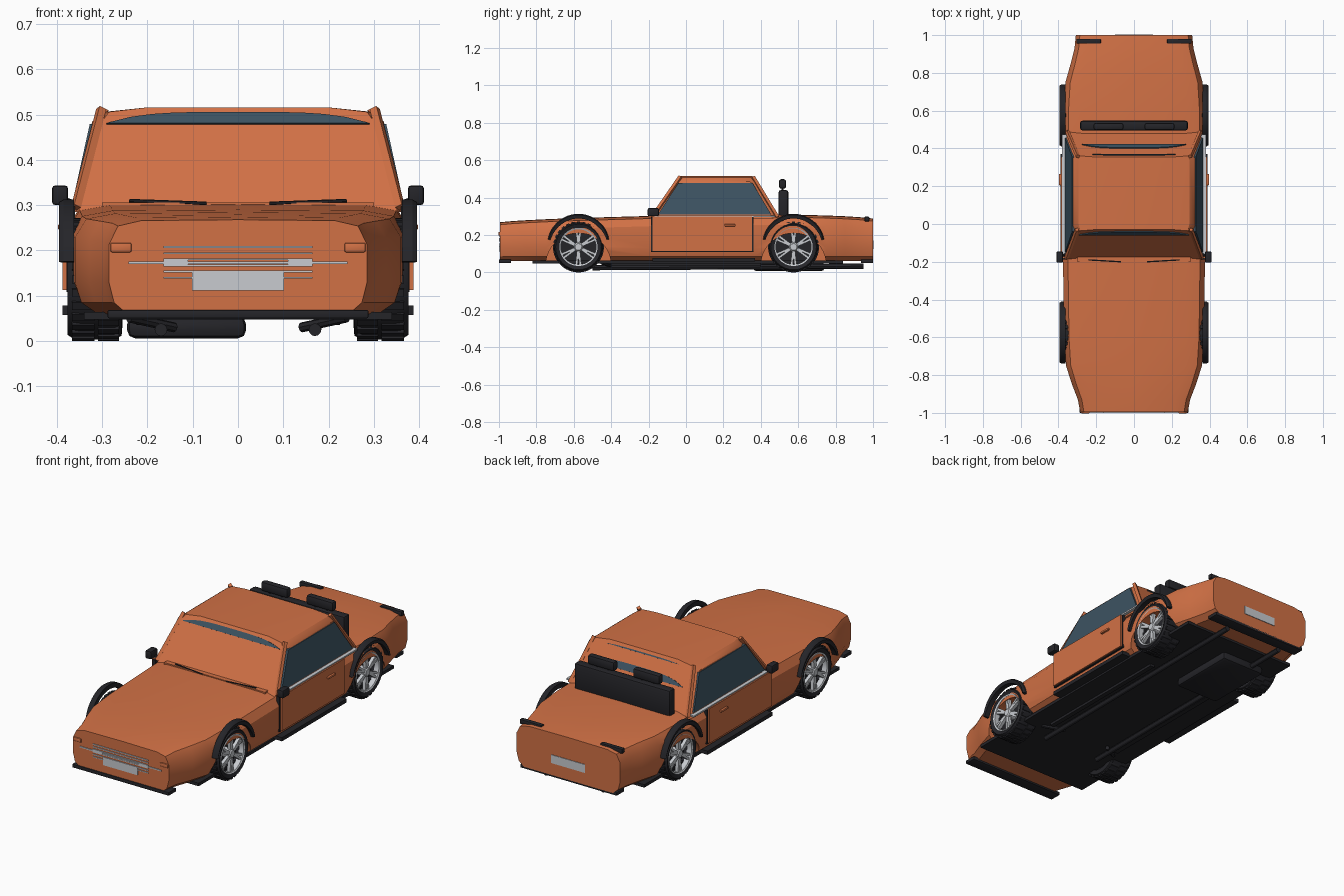
import bpy, bmesh, math
from mathutils import Vector, Matrix

old = bpy.data.objects.get("Cube")
if old:
    bpy.data.objects.remove(old, do_unlink=True)


def material(name, r, g, b):
    m = bpy.data.materials.new(name)
    m.use_nodes = True
    m.diffuse_color = (r, g, b, 1)
    m.node_tree.nodes["Principled BSDF"].inputs["Base Color"].default_value = (r, g, b, 1)
    return m


ORANGE = material("orange_paint", .64, .165, .06)
BLACK = material("black_trim", .018, .018, .022)
GLASS = material("dark_glass", .045, .085, .12)
SILVER = material("silver", .58, .6, .63)
parts = []


def add(name, bm, *mats):
    bmesh.ops.recalc_face_normals(bm, faces=bm.faces)
    mesh = bpy.data.meshes.new(name)
    bm.to_mesh(mesh)
    bm.free()
    for m in mats:
        mesh.materials.append(m)
    ob = bpy.data.objects.new(name, mesh)
    bpy.context.collection.objects.link(ob)
    parts.append(ob)
    return ob


def loft(bm, rings, closed=False, mat=0):
    """Skin a list of equal rings; cap the ends unless the loft closes on itself."""
    vs = [[bm.verts.new(p) for p in ring] for ring in rings]
    n = len(vs[0])
    pairs = list(zip(vs, vs[1:])) + ([(vs[-1], vs[0])] if closed else [])
    faces = [bm.faces.new((a[i], a[(i + 1) % n], b[(i + 1) % n], b[i]))
             for a, b in pairs for i in range(n)]
    if not closed:
        faces += [bm.faces.new(vs[0]), bm.faces.new(vs[-1])]
    for f in faces:
        f.material_index = mat


def box(name, x, y, z, mat, bevel=0):
    bm = bmesh.new()
    bmesh.ops.create_cube(bm, size=1)
    for v in bm.verts:
        v.co = [(r[0] + r[1]) / 2 + c * (r[1] - r[0]) for r, c in zip((x, y, z), v.co)]
    if bevel:
        bmesh.ops.bevel(bm, geom=bm.edges[:], offset=bevel, segments=2, affect='EDGES', profile=.5)
    return add(name, bm, mat)


def pair(name, x, y, z, mat, bevel=0):
    for side, s in (("left", 1), ("right", -1)):
        box(f"{side}_{name}", sorted((s * x[0], s * x[1])), y, z, mat, bevel)


def slab(name, pts, offset, mat):
    bm = bmesh.new()
    loft(bm, [pts, [Vector(p) + Vector(offset) for p in pts]])
    return add(name, bm, mat)


def bar(name, a, b, r, mat, sides=10):
    a, b = Vector(a), Vector(b)
    bm = bmesh.new()
    turn = (b - a).to_track_quat('Z', 'Y').to_matrix().to_4x4()
    bmesh.ops.create_cone(bm, cap_ends=True, segments=sides, radius1=r, radius2=r,
                          depth=(b - a).length, matrix=Matrix.Translation((a + b) / 2) @ turn)
    return add(name, bm, mat)


def ring(r, x, n=32):
    return [(x, r * math.cos(math.tau * i / n), r * math.sin(math.tau * i / n)) for i in range(n)]


AXLES = (("front", -.575), ("rear", .575))

# Body shell: y, half width, top height
stations = [(-.995, .285, .268), (-.93, .297, .274), (-.85, .328, .279), (-.75, .36, .284),
            (-.6, .37, .29), (-.18, .376, .302), (.36, .376, .308), (.6, .373, .308),
            (.75, .363, .304), (.85, .335, .3), (.93, .315, .295), (1, .308, .288)]


def section(y, w, t):
    half = [(w * .75, t - .002), (w * .93, t - .014), (w, t - .055), (w, .13),
            (w * .96, .085), (w * .86, .06)]
    return ([(0, y, t)] + [(x, y, z) for x, z in half]
            + [(-x, y, z) for x, z in reversed(half)])


bm = bmesh.new()
loft(bm, [section(*s) for s in stations])
body = add("body", bm, ORANGE)

# Wheel openings
bm = bmesh.new()
for _, y in AXLES:
    for s in (1, -1):
        bmesh.ops.create_cone(bm, cap_ends=True, segments=40, radius1=.175, radius2=.175, depth=.3,
                              matrix=Matrix.Translation((s * .385, y, .035)) @ Matrix.Rotation(math.pi / 2, 4, 'Y'))
cutter = add("arch_cutter", bm, ORANGE)
cutter.hide_render = True
cut = body.modifiers.new("arches", 'BOOLEAN')
cut.object, cut.operation, cut.solver = cutter, 'DIFFERENCE', 'EXACT'
bpy.context.view_layer.objects.active = body
bpy.ops.object.modifier_apply(modifier=cut.name)
parts.remove(cutter)
bpy.data.objects.remove(cutter, do_unlink=True)


# Cabin with sloping windscreen and rear panel
def front_y(z): return -.185 + (z - .29) * .69
def rear_y(z): return .49 - (z - .29) * .6


def cabin_ring(z, corner, side):
    f, r = front_y(z), rear_y(z)
    half = [(corner, f), (side, f + .045), (side, r - .03), (corner, r)]
    return [(x, y, z) for x, y in half] + [(-x, y, z) for x, y in reversed(half)]


bm = bmesh.new()
loft(bm, [cabin_ring(.285, .352, .366), cabin_ring(.485, .3, .322),
          cabin_ring(.506, .285, .295), cabin_ring(.516, .2, .2)])
add("cabin", bm, ORANGE)


def crescent(name, surface, half, low, high, push):
    pts = [(-half, surface(low), low)]
    for i in range(13):
        u = i / 6 - 1
        z = low + (high - low) * (1 - u ** 4 * .9)
        pts.append((half * u * .98, surface(z), z))
    pts.append((half, surface(low), low))
    slab(name, pts, (0, push, abs(push) * .6), GLASS)


crescent("windscreen_glass", front_y, .29, .478, .503, -.005)
crescent("rear_glass", rear_y, .275, .408, .44, .005)
crescent("rear_upper_glass", rear_y, .22, .496, .502, .005)

# Side glass, pillars and belt trim
window = [(-.15, .31), (-.04, .479), (.355, .479), (.455, .31)]
for side, s in (("left", 1), ("right", -1)):
    slab(f"{side}_side_glass", [(s * (.369 - (z - .29) * .22), y, z) for y, z in window],
         (-s * .03, 0, 0), GLASS)
    bar(f"{side}_front_pillar", (s * .358, -.18, .295), (s * .302, -.03, .512), .012, ORANGE, 4)
    bar(f"{side}_rear_pillar", (s * .352, .488, .295), (s * .297, .358, .51), .012, ORANGE, 4)
    bar(f"{side}_wiper", (s * .07, -.2, .304), (s * .24, -.19, .31), .004, BLACK, 6)
    bar(f"{side}_mirror_stalk", (s * .35, -.16, .3), (s * .395, -.17, .315), .007, BLACK, 8)
    bar(f"{side}_exhaust_pipe", (s * .17, -.5, .025), (s * .17, .95, .033), .014, BLACK, 12)
    bar(f"{side}_exhaust_link", (s * .24, -.45, .052), (s * .14, -.38, .03), .011, BLACK, 8)
pair("belt_trim", (.34, .38), (-.17, .475), (.297, .305), SILVER)
pair("mirror", (.375, .411), (-.205, -.145), (.3, .344), BLACK, .008)
box("cowl", (-.3, .3), (-.2, -.17), (.28, .306), ORANGE)

# Doors
pair("door_gap", (.36, .379), (-.187, .361), (.108, .297), BLACK)
pair("door", (.36, .387), (-.18, .354), (.113, .299), ORANGE)
pair("door_handle", (.38, .398), (.205, .265), (.246, .258), ORANGE, .004)
pair("sill", (.33, .388), (-.18, .37), (.058, .078), BLACK)

# Underside
box("floor_pan", (-.34, .34), (-.82, .84), (.048, .064), BLACK)
box("muffler", (-.245, .018), (.36, .74), (.006, .055), BLACK, .018)
pair("chassis_rail", (.2, .225), (-.4, .4), (.035, .05), BLACK)

# Bumpers and front details
for name, y in (("front_bumper", (-1, -.935)), ("rear_bumper", (.935, 1))):
    box(name, (-.288, .288), y, (.05, .069), BLACK, .004)
for i in range(6):
    z = .138 + i * .0135
    box(f"grille_bar_{i + 1}", (-.165, .165), (-1, -.99), (z, z + .004), SILVER)
box("long_grille_bar", (-.242, .242), (-1, -.99), (.17, .176), SILVER)
box("front_plate", (-.102, .102), (-1, -.992), (.112, .154), SILVER)
box("rear_plate", (-.1, .1), (.996, 1.003), (.125, .17), SILVER)
pair("headlamp", (.11, .165), (-1, -.992), (.166, .18), SILVER)
pair("turn_signal", (.235, .282), (-1.002, -.985), (.196, .217), ORANGE, .004)
pair("tail_lamp", (.175, .305), (.955, .98), (.272, .298), BLACK, .005)

# Rear bench
box("bench_backrest", (-.285, .285), (.495, .547), (.29, .44), BLACK, .012)
pair("headrest", (.055, .215), (.497, .535), (.447, .498), BLACK, .012)
for x in (-.17, -.1, .1, .17):
    bar("headrest_post", (x, .515, .43), (x, .515, .455), .005, BLACK, 6)

# Wheel: tyre, tread, recessed rim and spokes
R = .136
bm = bmesh.new()
loft(bm, [ring(r, x) for r, x in ((.1, .055), (.122, .064), (R - .008, .055), (R - .004, .035), (R - .004, -.04),
                                  (R - .012, -.056), (.1, -.058))], closed=True, mat=0)
loft(bm, [ring(.102, -.05), ring(.102, .01)], mat=0)
loft(bm, [ring(r, x) for r, x in ((.094, .03), (.094, .058), (.102, .062), (.102, .03))], closed=True, mat=1)
loft(bm, [ring(.026, 0, 12), ring(.026, .05, 12), ring(.018, .058, 12)], mat=1)


def wheel_block(angle, r0, r1, x0, x1, w, mat):
    turn = Matrix.Rotation(angle, 3, 'X')
    loft(bm, [[turn @ Vector((x, y, r)) for x, y in ((x0, -w), (x0, w), (x1, w), (x1, -w))]
              for r in (r0, r1)], mat=mat)


for i in range(6):
    for d in (-.11, .11):
        wheel_block(i * math.tau / 6 + d, .015, .097, .035, .053, .006, 1)
for i in range(28):
    a = i * math.tau / 28
    wheel_block(a, R - .02, R, .004, .054, .009, 0)
    wheel_block(a + .11, R - .02, R, -.05, -.004, .009, 0)
wheel = add("wheel", bm, BLACK, SILVER)
parts.remove(wheel)
for end, y in AXLES:
    for side, s in (("left", 1), ("right", -1)):
        w = bpy.data.objects.new(f"{end}_{side}_wheel", wheel.data)
        w.location = (s * .313, y, R)
        w.rotation_euler.z = 0 if s > 0 else math.pi
        bpy.context.collection.objects.link(w)
        parts.append(w)
        # Arch flare, thinner towards its ends
        bm = bmesh.new()
        rings = []
        for i in range(25):
            a = math.radians(10 + 160 * i / 24)
            inner = .141 + .012 * abs(i / 12 - 1) ** 3
            rings.append([(s * x, y + r * math.cos(a), .147 + r * math.sin(a))
                          for x, r in ((.362, inner), (.39, inner), (.395, .16), (.385, .166), (.362, .166))])
        loft(bm, rings)
        add(f"{end}_{side}_arch_flare", bm, BLACK)
    bar(f"{end}_axle", (-.3, y, R), (.3, y, R), .015, BLACK)
bpy.data.objects.remove(wheel, do_unlink=True)

# Smooth shading with crisp edges
bpy.ops.object.select_all(action='DESELECT')
for ob in parts:
    ob.select_set(True)
bpy.context.view_layer.objects.active = body
bpy.ops.object.shade_smooth_by_angle(angle=math.radians(30))
